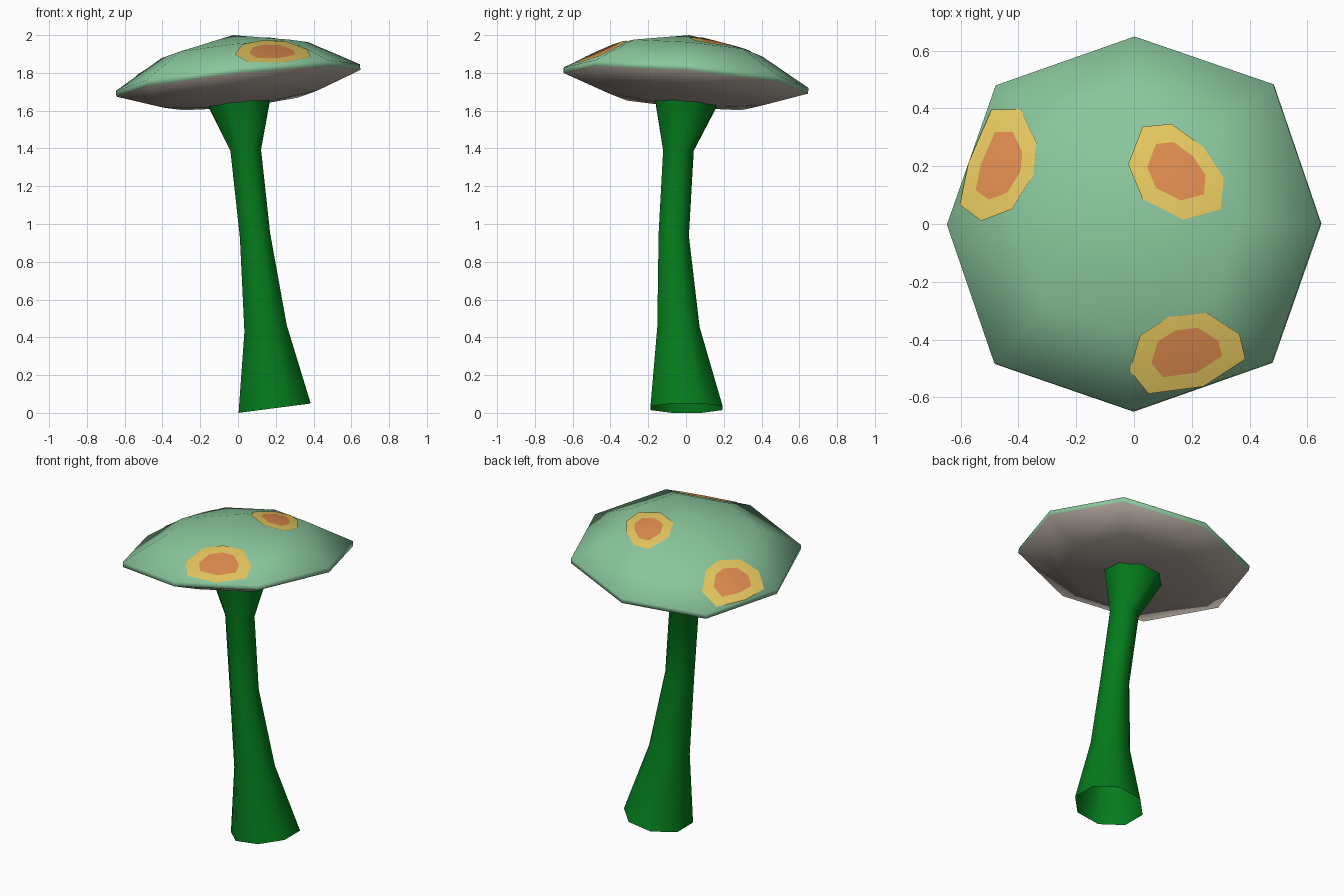
import bpy, bmesh, math
from mathutils import Vector, Matrix
from mathutils.bvhtree import BVHTree

if "Cube" in bpy.data.objects:
    bpy.data.objects.remove(bpy.data.objects["Cube"])


def material(name, rgb):
    lin = [(c / 255 / 12.92) if c < 11 else ((c / 255 + 0.055) / 1.055) ** 2.4 for c in rgb]
    m = bpy.data.materials.new(name)
    m.diffuse_color = (*lin, 1)
    m.use_nodes = True
    m.node_tree.nodes["Principled BSDF"].inputs["Base Color"].default_value = m.diffuse_color
    return m


CAP = material("pale green", (138, 199, 157))
UNDER = material("warm grey", (176, 166, 156))
STEM = material("deep green", (4, 123, 28))
YELLOW = material("yellow", (230, 200, 95))
ORANGE = material("orange", (222, 140, 78))


def finish(bm, name, mats, angle):
    me = bpy.data.meshes.new(name)
    bm.to_mesh(me)
    ob = bpy.data.objects.new(name, me)
    bpy.context.collection.objects.link(ob)
    for m in mats:
        me.materials.append(m)
    bpy.ops.object.select_all(action='DESELECT')
    ob.select_set(True)
    bpy.context.view_layer.objects.active = ob
    bpy.ops.object.shade_smooth_by_angle(angle=math.radians(angle))
    return ob


def bridge(bm, a, b, mat=0):
    """Join two rings; a ring of one vertex makes a fan."""
    n = max(len(a), len(b))
    for i in range(n):
        j = (i + 1) % n
        quad = [a[i % len(a)], a[j % len(a)], b[j % len(b)], b[i % len(b)]]
        face = bm.faces.new(list(dict.fromkeys(quad)))
        face.material_index = mat


# Stem: open eight-sided tube, rings of (x, y, z, half width, z slope in x, z slope in y)
bm = bmesh.new()
previous = None
for x, y, z, w, sx, sy in [(0.194, 0.003, 0.025, 0.191, 0.13, 0),
                           (0.146, -0.04, 0.447, 0.112, 0.16, 0),
                           (0.09, -0.065, 0.94, 0.08, 0.12, -0.06),
                           (0.041, -0.04, 1.39, 0.081, 0.05, 0),
                           (0.007, 0, 1.64, 0.162, 0.11, -0.085)]:
    ring = []
    for k in range(8):
        a = math.radians(22.5 + 45 * k)
        r = w / math.cos(math.radians(22.5))
        dx, dy = r * math.cos(a), r * math.sin(a)
        ring.append(bm.verts.new((x + dx, y + dy, z + sx * dx + sy * dy)))
    if previous:
        bridge(bm, previous, ring)
    previous = ring
finish(bm, "stem", [STEM], 50)

# Cap: tilted eight-sided lens, profile of (radius, height) from underside to top
bm = bmesh.new()
previous = None
profile = [(0, -0.15), (0.41, -0.105), (0.65, -0.02), (0.65, 0.01), (0.39, 0.157), (0, 0.237)]
for i, (r, h) in enumerate(profile):
    ring = []
    for k in range(8 if r else 1):
        a = math.radians(45 * k)
        rr = r * (1.05 if k % 2 else 1)      # corners on the diagonals reach further
        ring.append(bm.verts.new((rr * math.cos(a), rr * math.sin(a), h)))
    if previous:
        bridge(bm, previous, ring, 1 if i < 3 else 0)
    previous = ring
tilt = Vector((0, 0, 1)).rotation_difference(Vector((-0.11, 0.085, 1)))
bm.transform(Matrix.Translation((0, 0, 1.765)) @ tilt.to_matrix().to_4x4())
bmesh.ops.recalc_face_normals(bm, faces=bm.faces)
surface = BVHTree.FromBMesh(bm)
finish(bm, "cap", [CAP, UNDER], 80)


# Spots: thin two-coloured patches draped over the cap
def drape(p):
    hit = surface.ray_cast(Vector((p.x, p.y, 3)), Vector((0, 0, -1)))
    if hit[0] is None:
        hit = surface.find_nearest(Vector((p.x, p.y, 1.8)))
    return hit[0] + hit[1] * 0.005


def spot(name, outline):
    pts = [Vector(p) for p in reversed(outline)]
    centre = sum(pts, Vector((0, 0))) / len(pts)
    edge = [a.lerp(b, s / 4) for a, b in zip(pts, pts[1:] + pts[:1]) for s in range(4)]
    bm = bmesh.new()
    previous = [bm.verts.new(drape(centre))]
    for t in (0.15, 0.3, 0.45, 0.61, 0.73, 0.87, 1):
        ring = [bm.verts.new(drape(centre.lerp(p, t))) for p in edge]
        bridge(bm, previous, ring, 1 if t < 0.65 else 0)
        previous = ring
    bmesh.ops.recalc_face_normals(bm, faces=bm.faces)
    if sum(f.normal.z for f in bm.faces) < 0:
        bmesh.ops.reverse_faces(bm, faces=bm.faces)
    ob = finish(bm, name, [YELLOW, ORANGE], 60)
    # shade the patch like the rounded cap beneath it
    ob.data.normals_split_custom_set_from_vertices(
        [Vector((v.co.x * 0.8 - 0.1, v.co.y * 0.8 + 0.08, 1)).normalized() for v in ob.data.vertices])


spot("crown_spot", [(.03, .335), (.13, .345), (.24, .265), (.31, .16),
                    (.30, .05), (.17, .015), (.03, .085), (-.02, .205)])
spot("left_spot", [(-.49, .395), (-.39, .395), (-.335, .28), (-.345, .17),
                   (-.42, .05), (-.525, .01), (-.6, .065), (-.57, .21)])
spot("front_spot", [(.02, -.385), (.12, -.32), (.25, -.305), (.365, -.38),
                    (.385, -.465), (.24, -.56), (.05, -.585), (-.015, -.505)])
